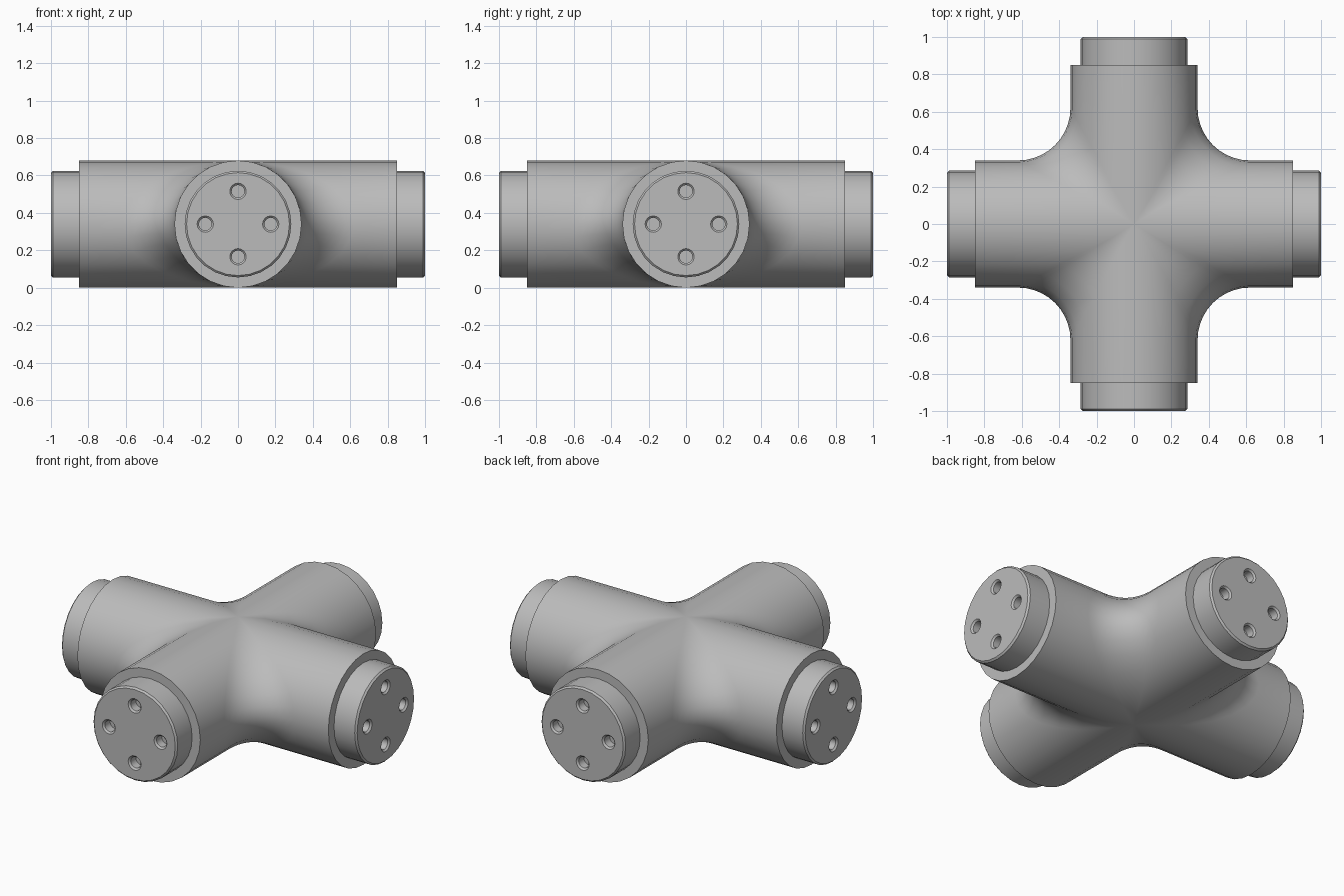
import bpy, bmesh
from math import sin, cos, pi, radians
from mathutils import Vector, Matrix

if "Cube" in bpy.data.objects:
    bpy.data.objects.remove(bpy.data.objects["Cube"], do_unlink=True)

R, FILLET, COLLAR = 0.34, 0.28, 0.85      # arm radius, blend radius, arm end
PLUG, TIP, CHAMFER = 0.285, 1.0, 0.01     # plug radius, plug end, edge chamfer
SIDES, ARC = 28, 10

grey = bpy.data.materials.new("neutral grey")
grey.use_nodes = True
colour = (0.5, 0.5, 0.5, 1)
grey.diffuse_color = colour
grey.node_tree.nodes["Principled BSDF"].inputs["Base Color"].default_value = colour


def finish(bm, name):
    bmesh.ops.remove_doubles(bm, verts=bm.verts, dist=1e-5)
    bmesh.ops.recalc_face_normals(bm, faces=bm.faces)
    mesh = bpy.data.meshes.new(name)
    bm.to_mesh(mesh)
    bm.free()
    mesh.materials.append(grey)
    obj = bpy.data.objects.new(name, mesh)
    bpy.context.collection.objects.link(obj)
    bpy.ops.object.select_all(action="DESELECT")
    obj.select_set(True)
    bpy.context.view_layer.objects.active = obj
    bpy.ops.object.shade_smooth_by_angle(angle=radians(30))
    return obj


def bridge(bm, a, b, closed=True):
    for i in range(len(a) if closed else len(a) - 1):
        j = (i + 1) % len(a)
        quad = [a[i], a[j], b[j], b[i]]
        if len({tuple(round(k, 5) for k in v.co) for v in quad}) > 2:
            bm.faces.new(quad)


# Cross body: each quarter is two half arms joined by a rolling-ball blend
def quarter_row(t):
    c, s = cos(t), sin(t)
    centre = Vector((c, c, s)) * (R + FILLET)
    a, b = Vector((0, -c, -s)), Vector((-c, 0, -s))
    pts = [Vector((COLLAR, PLUG * c, PLUG * s)), Vector((COLLAR, R * c, R * s))]
    for k in range(ARC + 1):
        direction = a if c < 1e-6 else a.slerp(b, k / ARC)
        pts.append(centre + direction * FILLET)
    pts += [Vector((p.y, p.x, p.z)) for p in reversed(pts[:2])]
    return pts


bm = bmesh.new()
for quarter in range(4):
    turn = Matrix.Translation((0, 0, R)) @ Matrix.Rotation(quarter * pi / 2, 4, "Z")
    rows = []
    for i in range(SIDES // 2 + 1):
        t = -pi / 2 + 2 * pi * i / SIDES
        rows.append([bm.verts.new(turn @ p) for p in quarter_row(t)])
    for low, high in zip(rows, rows[1:]):
        bridge(bm, low, high, closed=False)
finish(bm, "cross_body")


# End plugs: chamfered discs with four countersunk holes
def ring(bm, x, radius, sides, y=0, z=0):
    return [bm.verts.new((x, y + radius * cos(2 * pi * i / sides),
                          z + radius * sin(2 * pi * i / sides))) for i in range(sides)]


def loop_edges(bm, loop):
    return [bm.edges.get((v, loop[(i + 1) % len(loop)])) for i, v in enumerate(loop)]


def make_plug(name, angle):
    bm = bmesh.new()
    wall = [ring(bm, x, r, SIDES) for x, r in
            ((COLLAR, PLUG), (TIP - CHAMFER, PLUG), (TIP, PLUG - CHAMFER))]
    for a, b in zip(wall, wall[1:]):
        bridge(bm, a, b)
    rim = loop_edges(bm, wall[-1])
    for k in range(4):
        y, z = 0.175 * cos(k * pi / 2), 0.175 * sin(k * pi / 2)
        hole = [ring(bm, TIP - d, r, 16, y, z) for d, r in
                ((0, 0.044), (0.01, 0.034), (0.06, 0.034))]
        for a, b in zip(hole, hole[1:]):
            bridge(bm, a, b)
        bm.faces.new(hole[-1])
        rim += loop_edges(bm, hole[0])
    bmesh.ops.triangle_fill(bm, edges=rim, use_beauty=True, normal=(1, 0, 0))
    place = Matrix.Translation((0, 0, R)) @ Matrix.Rotation(angle, 4, "Z")
    bm.transform(place)
    finish(bm, name)


for i, side in enumerate(("left", "back", "right", "front")):
    make_plug(side + "_plug", i * pi / 2)
